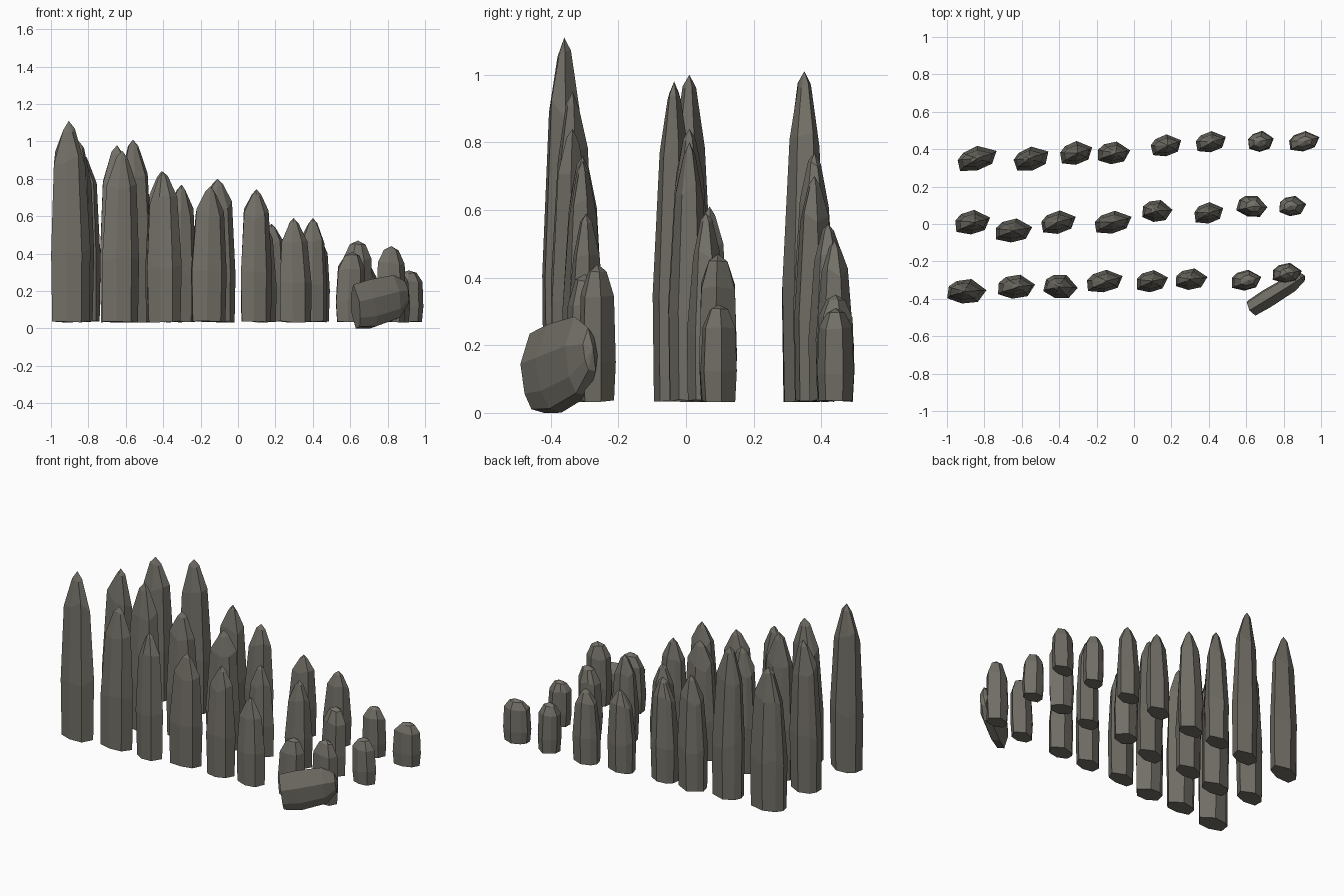
import bpy, bmesh, random
from math import radians, cos, sin
from mathutils import Vector, Matrix

if "Cube" in bpy.data.objects:
    bpy.data.objects.remove(bpy.data.objects["Cube"])

random.seed(7)
stone_mat = bpy.data.materials.new("weathered_stone")
stone_mat.diffuse_color = (0.17, 0.16, 0.135, 1)
stone_mat.use_nodes = True
stone_mat.node_tree.nodes["Principled BSDF"].inputs["Base Color"].default_value = stone_mat.diffuse_color

# Plan outline of a stone: blunt on the left, pointed on the right
OUTLINE = [(-.5, -.28), (-.12, -.5), (.28, -.42), (.5, .05), (.12, .5), (-.26, .42), (-.46, .2)]


def stone(name, w, d, h, yaw, matrix, lean=0.0, blunt=False):
    """Loft a faceted stone of plan size w x d and height h, standing on local z = 0."""
    c, s = cos(yaw), sin(yaw)
    base = [Vector((x * w * c - y * d * s, x * w * s + y * d * c, 0)) for x, y in OUTLINE]
    lo = [min(p[i] for p in base) for i in (0, 1)]
    hi = [max(p[i] for p in base) for i in (0, 1)]
    for p in base:  # fit the turned outline to its plan box
        p.x = ((p.x - lo[0]) / (hi[0] - lo[0]) - .5) * w
        p.y = ((p.y - lo[1]) / (hi[1] - lo[1]) - .5) * d
    # height fraction, x scale, y scale, height jitter
    rings = [(0, .95, .93, 0), (.36, 1, 1, .03), (.80, .80, .68, .05), (.955, .30, .30, .012)]
    if blunt:
        rings = [(0, .90, .9, 0), (.3, 1, 1, .02), (.78, .92, .9, .03), (.95, .5, .5, .01)]
    bm = bmesh.new()
    loops = []
    for f, sx, sy, jit in rings:
        loop = []
        for p in base:
            k = random.uniform(.96, 1.0)
            z = h * (f + random.uniform(-jit, jit))
            if f == 0:
                z = random.uniform(0, .008)
            loop.append(bm.verts.new((p.x * sx * k + lean * w * f * f, p.y * sy * k, z)))
        loops.append(loop)
    n = len(base)
    bm.faces.new(loops[0][::-1])
    for a, b in zip(loops, loops[1:]):
        for i in range(n):
            j = (i + 1) % n
            bm.faces.new((a[i], a[j], b[j], b[i]))
    tip = bm.verts.new((lean * w, 0, h))
    for i in range(n):
        bm.faces.new((loops[-1][i], loops[-1][(i + 1) % n], tip))
    bm.transform(matrix)
    bmesh.ops.recalc_face_normals(bm, faces=bm.faces)
    me = bpy.data.meshes.new(name)
    bm.to_mesh(me)
    bm.free()
    me.materials.append(stone_mat)
    ob = bpy.data.objects.new(name, me)
    bpy.context.collection.objects.link(ob)
    return ob


# Rows of standing stones: centre x, centre y, width, top z
ROWS = {
    "front": [(-.893, -.36, .215, 1.11), (-.63, -.335, .205, .95), (-.392, -.335, .185, .84),
              (-.157, -.305, .195, .76), (.097, -.305, .17, .745), (.31, -.295, .175, .59),
              (.60, -.30, .16, .41), (.82, -.262, .16, .44)],
    "middle": [(-.865, .01, .19, 1.0), (-.64, -.035, .20, .98), (-.402, .01, .19, .84),
               (-.11, .01, .20, .80), (.125, .07, .165, .61), (.40, .06, .16, .59),
               (.63, .095, .17, .47), (.85, .097, .145, .32)],
    "back": [(-.84, .35, .215, .95), (-.548, .35, .19, 1.01), (-.312, .38, .175, .77),
             (-.108, .38, .175, .70), (.17, .42, .165, .56), (.41, .44, .165, .51),
             (.68, .442, .14, .35), (.91, .442, .165, .31)],
}
YAW = {"front": 4, "middle": 4, "back": 12}
GROUND = .032
for row, stones in ROWS.items():
    for i, (x, y, w, top) in enumerate(stones):
        d = .135 - .025 * i / 7
        yaw = radians(YAW[row] + random.uniform(-12, 12))
        stone(f"{row}_stone_{i + 1}", w, d, top - GROUND, yaw,
              Matrix.Translation((x, y, GROUND)), random.uniform(-.08, .08), blunt=top < .5)

# Fallen stone lying on its narrow side at the front right
axis = Vector((.845, .52, .13)).normalized()
up = (Vector((0, 0, 1)) - axis * axis.z).normalized()
side = axis.cross(up)
m = Matrix((up, side, axis)).transposed().to_4x4()
m.translation = (.625, -.452, .13)
fallen = stone("fallen_stone", .265, .10, .345, 0, m, .12, blunt=True)
drop = min(v.co.z for v in fallen.data.vertices)
fallen.data.transform(Matrix.Translation((0, 0, -drop)))
